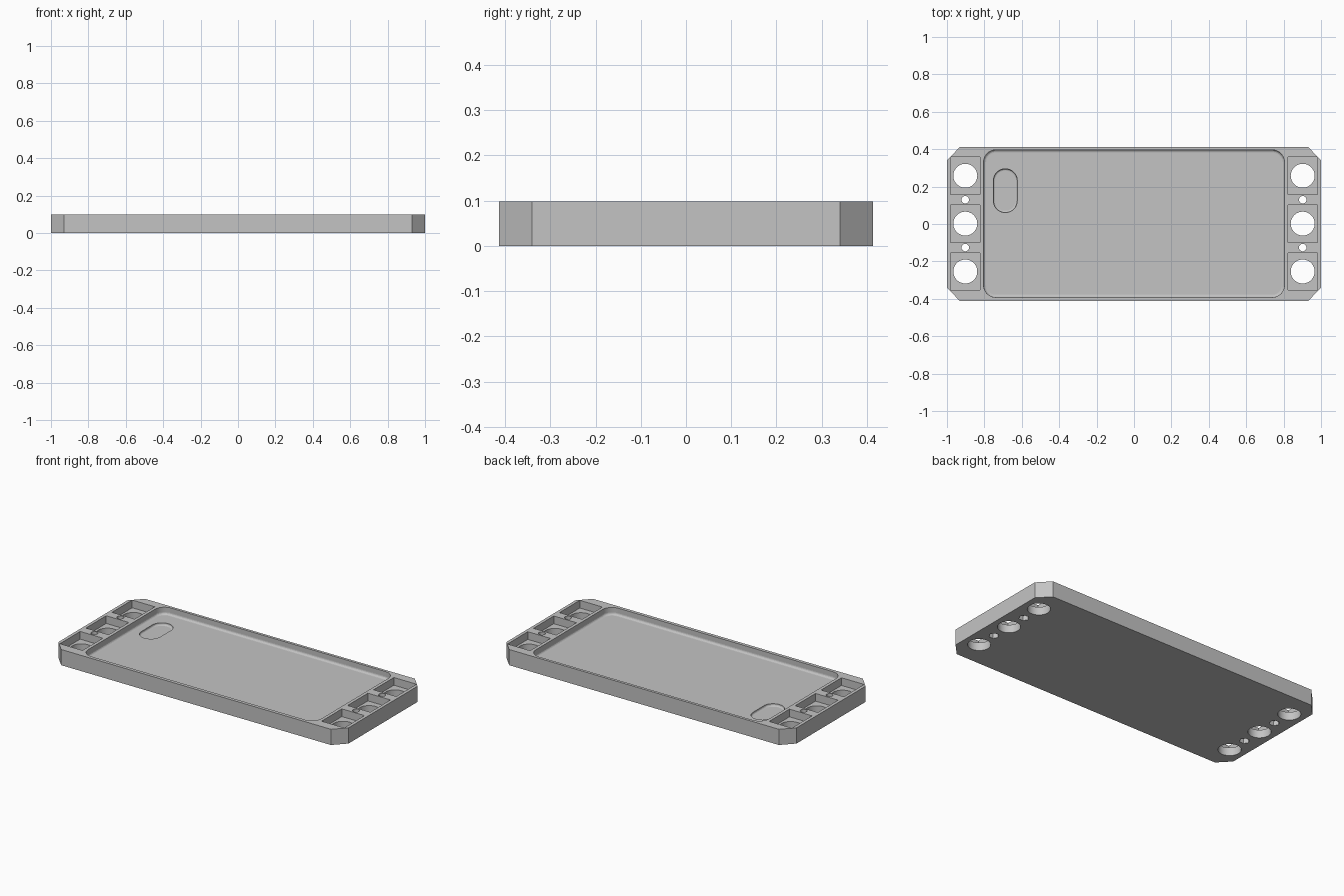
import bpy
import bmesh
from math import sin, cos, pi, radians

if "Cube" in bpy.data.objects:
    bpy.data.objects.remove(bpy.data.objects["Cube"], do_unlink=True)

HEIGHT = 0.098
ARM_X = 0.902        # centre line of the button columns
PITCH = 0.256        # spacing of the buttons
POCKET_FLOOR = 0.053

grey = bpy.data.materials.new("plain grey")
grey.use_nodes = True
colour = (0.55, 0.55, 0.55, 1)
grey.diffuse_color = colour
grey.node_tree.nodes["Principled BSDF"].inputs["Base Color"].default_value = colour


def loft(name, rings):
    """Solid through rings of (x, y, z) points, capped at both ends."""
    bm = bmesh.new()
    loops = [[bm.verts.new(p) for p in ring] for ring in rings]
    n = len(loops[0])
    bm.faces.new(loops[0])
    bm.faces.new(loops[-1])
    for low, high in zip(loops, loops[1:]):
        for i in range(n):
            j = (i + 1) % n
            bm.faces.new((low[i], low[j], high[j], high[i]))
    bmesh.ops.recalc_face_normals(bm, faces=bm.faces)
    mesh = bpy.data.meshes.new(name)
    bm.to_mesh(mesh)
    bm.free()
    mesh.materials.append(grey)
    ob = bpy.data.objects.new(name, mesh)
    bpy.context.collection.objects.link(ob)
    return ob


def rounded_ring(cx, cy, hx, hy, r, z, steps=10):
    """Rounded rectangle outline at height z."""
    pts = []
    for q, (sx, sy) in enumerate(((1, 1), (-1, 1), (-1, -1), (1, -1))):
        for k in range(steps + 1):
            a = (q + k / steps) * pi / 2
            pts.append((cx + sx * (hx - r) + r * cos(a),
                        cy + sy * (hy - r) + r * sin(a), z))
    return pts


def filleted_pocket(name, cx, cy, hx, hy, r, floor, top, fillet):
    """Rounded rectangular cutter whose floor edge is filleted."""
    rings = []
    for k in range(5):
        a = k / 4 * pi / 2
        inset = fillet * (1 - sin(a))
        rings.append(rounded_ring(cx, cy, hx - inset, hy - inset, r - inset,
                                  floor + fillet * (1 - cos(a))))
    rings.append(rounded_ring(cx, cy, hx, hy, r, top))
    return loft(name, rings)


def prism(name, cx, cy, r, low, high, sides):
    """Upright prism with a regular outline."""
    angles = [2 * pi * i / sides for i in range(sides)]
    return loft(name, [[(cx + r * cos(a), cy + r * sin(a), z) for a in angles]
                       for z in (low, high)])


def box(name, cx, cy, hx, hy, low, high):
    return loft(name, [[(cx + sx * hx, cy + sy * hy, z)
                        for sx, sy in ((1, 1), (-1, 1), (-1, -1), (1, -1))]
                       for z in (low, high)])


# Plate with chamfered corners
outline = [(1, 0.34), (0.93, 0.413), (-0.93, 0.413), (-1, 0.34),
           (-1, -0.34), (-0.93, -0.413), (0.93, -0.413), (1, -0.34)]
case = loft("tray_case", [[(x, y, z) for x, y in outline] for z in (0, HEIGHT)])

# Device pocket and the shallow slot in its floor
cutters = [
    filleted_pocket("device_pocket", 0, 0.002, 0.804, 0.394, 0.065,
                    POCKET_FLOOR, 0.2, 0.014),
    filleted_pocket("camera_slot", -0.688, 0.178, 0.064, 0.117, 0.0635,
                    POCKET_FLOOR - 0.015, 0.08, 0.01),
]

# Button wells, button holes, screw holes and nut traps on both ends
for side in (-1, 1):
    x = side * ARM_X
    for row in (-1, 0, 1):
        y = row * PITCH + 0.002
        cutters.append(box("button_well", x, y, 0.078, 0.1, 0.05, 0.2))
        cutters.append(prism("button_hole", x, y, 0.064, -0.1, 0.07, 48))
    for row in (-0.5, 0.5):
        y = row * PITCH + 0.002
        cutters.append(prism("screw_hole", x, y, 0.02, -0.1, 0.2, 40))
        cutters.append(prism("nut_trap", x, y, 0.029, -0.1, 0.03, 6))

# Cut everything out of the plate, then drop the cutters
bpy.ops.object.select_all(action='DESELECT')
bpy.context.view_layer.objects.active = case
case.select_set(True)
for cutter in cutters:
    cutter.hide_render = True
    mod = case.modifiers.new("cut", 'BOOLEAN')
    mod.operation = 'DIFFERENCE'
    mod.solver = 'EXACT'
    mod.object = cutter
    bpy.ops.object.modifier_apply(modifier=mod.name)
    bpy.data.objects.remove(cutter, do_unlink=True)

bpy.ops.object.shade_smooth_by_angle(angle=radians(10))
